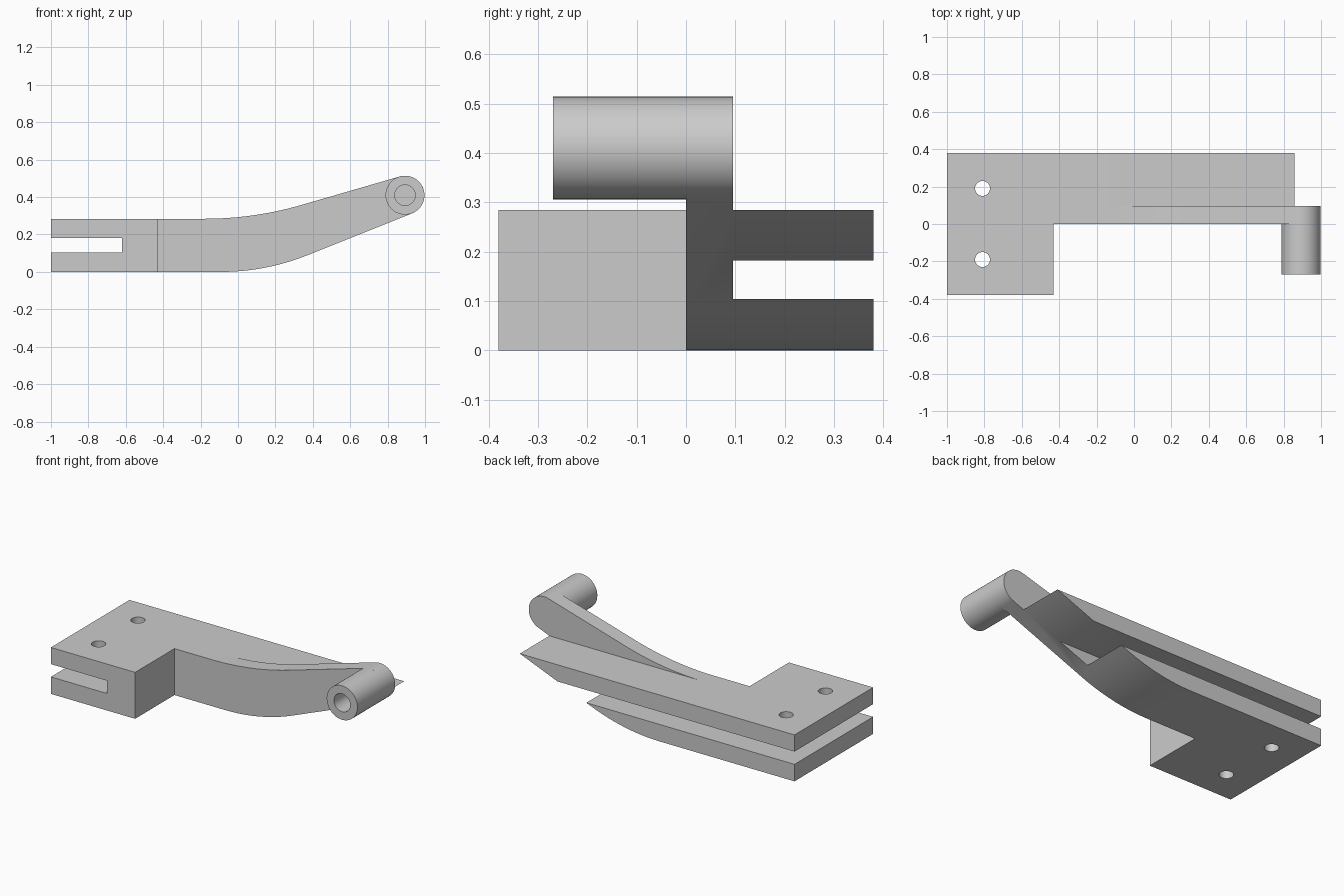
import bpy, bmesh, math
from mathutils import Matrix, Vector

if "Cube" in bpy.data.objects:
    bpy.data.objects.remove(bpy.data.objects["Cube"])

grey = bpy.data.materials.new("plain grey")
grey.use_nodes = True
colour = (0.6, 0.6, 0.6, 1)
grey.diffuse_color = colour
grey.node_tree.nodes["Principled BSDF"].inputs["Base Color"].default_value = colour

HALF = 0.38          # half width of the clamp block
THICK = 0.284        # height of the clamp block
WEB = 0.095          # rear face of the bent arm
BOSS = Vector((0.893, 0.41))
R = 0.104


def add(name, bm):
    bmesh.ops.recalc_face_normals(bm, faces=bm.faces)
    mesh = bpy.data.meshes.new(name)
    bm.to_mesh(mesh)
    bm.free()
    mesh.materials.append(grey)
    ob = bpy.data.objects.new(name, mesh)
    bpy.context.collection.objects.link(ob)
    return ob


def box(name, lo, hi):
    lo, hi = Vector(lo), Vector(hi)
    bm = bmesh.new()
    bmesh.ops.create_cube(bm, size=1, matrix=Matrix.Translation((lo + hi) / 2)
                          @ Matrix.Diagonal((*(hi - lo), 1)))
    return add(name, bm)


def smooth(ob):
    bpy.ops.object.select_all(action="DESELECT")
    ob.select_set(True)
    bpy.context.view_layer.objects.active = ob
    bpy.ops.object.shade_smooth_by_angle(angle=math.radians(30))


def bend(z, slope, touch, start, steps=12):
    """Arc from a level line at z into the sloping line through touch."""
    angle = math.atan(slope)
    corner = touch.x - (touch.y - z) / slope
    radius = (corner - start) / math.tan(angle / 2)
    return [(start + radius * math.sin(angle * i / steps),
             z + radius * (1 - math.cos(angle * i / steps))) for i in range(steps + 1)]


# Side profile: level block, two bends and a round end
low, high = math.atan(0.4), math.atan(0.29)
a0, a1 = low - math.pi / 2, high + math.pi / 2
tip = [BOSS + R * Vector((math.cos(a0 + (a1 - a0) * i / 32), math.sin(a0 + (a1 - a0) * i / 32)))
       for i in range(33)]
profile = [(-1, 0)] + bend(0, 0.4, tip[0], -0.09) + [tuple(p) for p in tip]
profile += bend(THICK, 0.29, tip[-1], -0.18)[::-1] + [(-1, THICK)]

bm = bmesh.new()
face = bm.faces.new([bm.verts.new((x, -HALF, z)) for x, z in profile])
grown = bmesh.ops.extrude_face_region(bm, geom=[face])["geom"]
bmesh.ops.translate(bm, vec=(0, 2 * HALF, 0),
                    verts=[v for v in grown if isinstance(v, bmesh.types.BMVert)])
arm = add("bracket_arm", bm)

# Cutters: space in front of the arm, flat rear top, slots and bolt holes
cutters = [
    box("front_cutter", (-0.43, -1, -1), (2, 0, 1)),
    box("rear_top_cutter", (-0.3, WEB, THICK), (2, 1, 1)),
    box("rear_slot_cutter", (-2, WEB, 0.104), (2, 1, 0.182)),
    box("clamp_slot_cutter", (-2, -1, 0.104), (-0.62, 0.2, 0.182)),
]
for y in (-0.19, 0.19):
    bm = bmesh.new()
    bmesh.ops.create_cone(bm, cap_ends=True, segments=32, radius1=0.04, radius2=0.04,
                          depth=2, matrix=Matrix.Translation((-0.81, y, 0)))
    cutters.append(add("bolt_hole_cutter", bm))
for c in cutters:
    c.hide_render = True
    mod = arm.modifiers.new(c.name, "BOOLEAN")
    mod.operation, mod.solver, mod.object = "DIFFERENCE", "EXACT", c

# Bake the cuts and drop the cutters
graph = bpy.context.evaluated_depsgraph_get()
cut = bpy.data.meshes.new_from_object(arm.evaluated_get(graph))
arm.modifiers.clear()
arm.data = cut
for c in cutters:
    bpy.data.objects.remove(c)
smooth(arm)

# Hollow boss, closed at the back by the arm
bm = bmesh.new()
rings = []
for r, y in ((R, 0), (R, -0.27), (0.055, -0.27), (0.055, 0)):
    rings.append([bm.verts.new((BOSS.x + r * math.cos(t), y, BOSS.y + r * math.sin(t)))
                  for t in (math.tau * i / 48 for i in range(48))])
for a, b in zip(rings, rings[1:]):
    for i in range(48):
        j = (i + 1) % 48
        bm.faces.new((a[i], a[j], b[j], b[i]))
boss = add("pivot_boss", bm)
smooth(boss)
